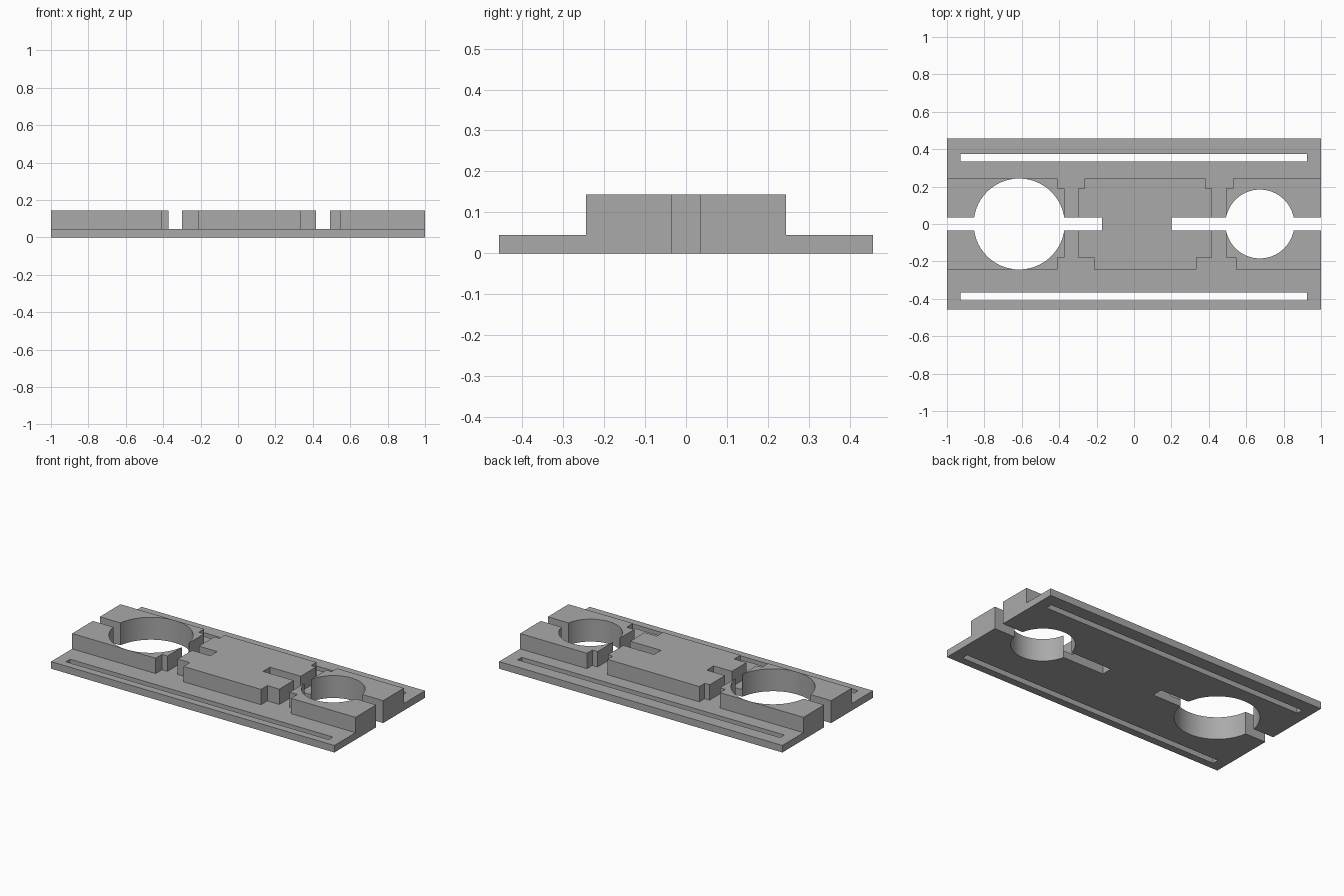
import bpy, bmesh, math

cube = bpy.data.objects.get("Cube")
if cube:
    bpy.data.objects.remove(cube, do_unlink=True)

grey = bpy.data.materials.new("plain grey")
grey.use_nodes = True
colour = (0.4, 0.4, 0.4, 1)
grey.diffuse_color = colour
grey.node_tree.nodes["Principled BSDF"].inputs["Base Color"].default_value = colour

BASE_TOP, TOP = 0.045, 0.143
HALF_Y, RAISED_Y, SLOT = 0.457, 0.244, 0.035
STEP_BACK, STEP_FRONT = 0.19, -0.18


def prism(name, outline, z0, z1):
    """Extrude a flat outline from z0 to z1."""
    bm = bmesh.new()
    face = bm.faces.new([bm.verts.new((x, y, z0)) for x, y in outline])
    up = bmesh.ops.extrude_face_region(bm, geom=[face])["geom"]
    bmesh.ops.translate(bm, vec=(0, 0, z1 - z0),
                        verts=[v for v in up if isinstance(v, bmesh.types.BMVert)])
    bmesh.ops.recalc_face_normals(bm, faces=bm.faces)
    mesh = bpy.data.meshes.new(name)
    bm.to_mesh(mesh)
    bm.free()
    mesh.materials.append(grey)
    obj = bpy.data.objects.new(name, mesh)
    bpy.context.collection.objects.link(obj)
    return obj


def rect(x0, x1, y0, y1):
    return [(x0, y0), (x1, y0), (x1, y1), (x0, y1)]


def circle(cx, r, n=96):
    return [(cx + r * math.cos(math.tau * i / n), r * math.sin(math.tau * i / n))
            for i in range(n)]


def edge(front, inner, back):
    """Stepped block end, listed from front to back."""
    return [(front, -RAISED_Y), (front, STEP_FRONT), (inner, STEP_FRONT),
            (inner, STEP_BACK), (back, STEP_BACK), (back, RAISED_Y)]


def combine(target, tool, operation):
    mod = target.modifiers.new(operation, "BOOLEAN")
    mod.operation = operation
    mod.solver = "EXACT"
    mod.object = tool
    bpy.context.view_layer.objects.active = target
    bpy.ops.object.modifier_apply(modifier=mod.name)
    bpy.data.objects.remove(tool, do_unlink=True)


# Base plate
plate = prism("holder_plate", rect(-1, 1, -HALF_Y, HALF_Y), 0, BASE_TOP)

# Raised blocks with stepped ends
right_end = [(-1, RAISED_Y), (-1, -RAISED_Y)]
left_end = [(1, RAISED_Y), (1, -RAISED_Y)]
blocks = {
    "right_block": right_end + edge(-0.41, -0.372, -0.41),
    "middle_block": edge(-0.214, -0.30, -0.265)[::-1] + edge(0.333, 0.418, 0.383),
    "left_block": left_end + edge(0.545, 0.491, 0.528),
}
for name, outline in blocks.items():
    combine(plate, prism(name, outline, 0.02, TOP), "UNION")

# Round holes, centre slots and long side slots, all cut right through
cuts = {
    "large_hole": circle(-0.614, 0.243),
    "small_hole": circle(0.673, 0.184),
    "right_slot": rect(-1.1, -0.171, -SLOT, SLOT),
    "left_slot": rect(0.201, 1.1, -SLOT, SLOT),
    "back_slot": rect(-0.928, 0.926, 0.333, 0.375),
    "front_slot": rect(-0.928, 0.926, -0.409, -0.367),
}
for name, outline in cuts.items():
    combine(plate, prism(name, outline, -0.1, 0.3), "DIFFERENCE")

# Smooth hole walls, sharp corners
bpy.ops.object.select_all(action="DESELECT")
plate.select_set(True)
bpy.context.view_layer.objects.active = plate
bpy.ops.object.shade_smooth_by_angle(angle=math.radians(30))
